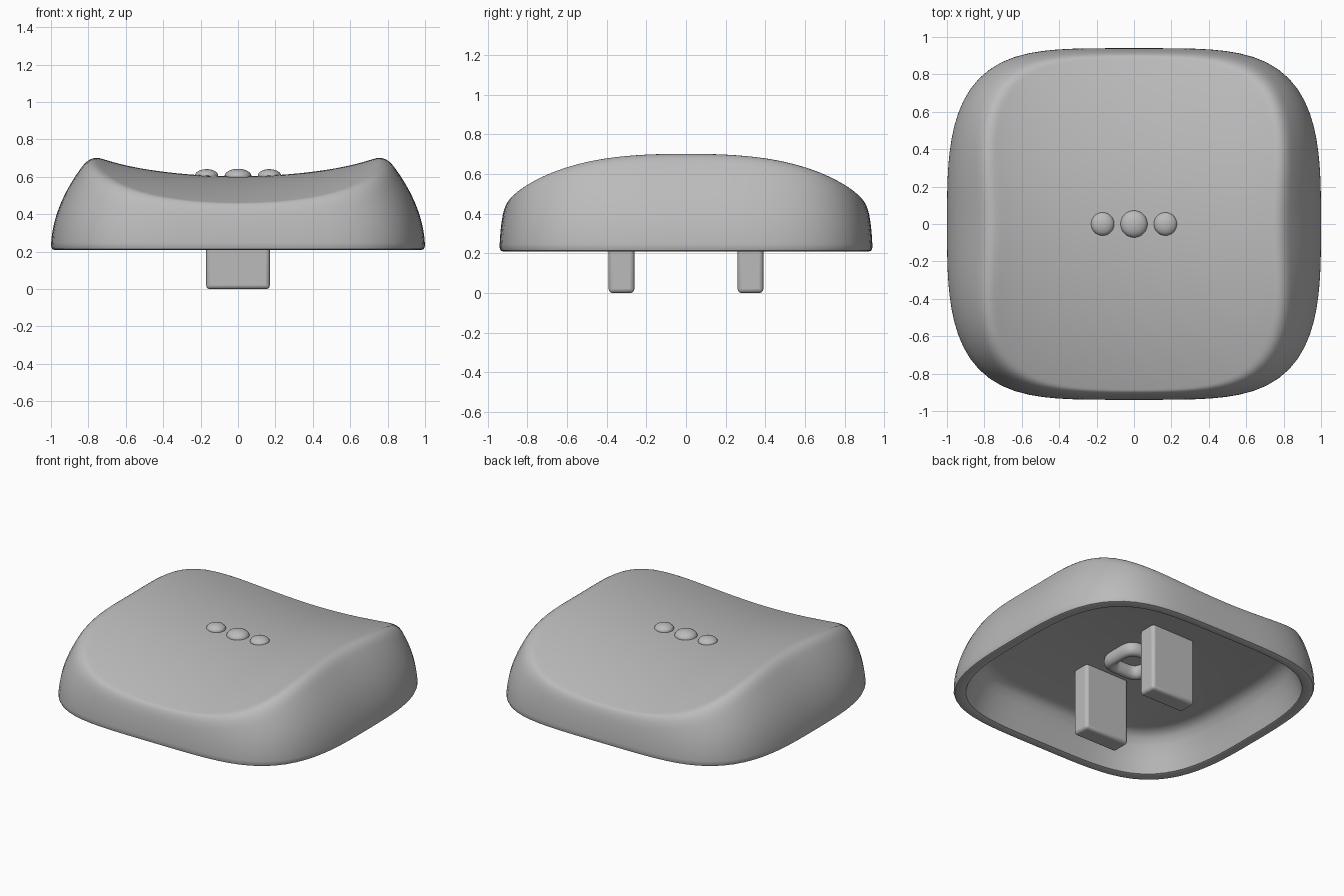
import bpy, bmesh, math

SEGMENTS = 96
BASE, CEILING = 0.21, 0.46

cube = bpy.data.objects.get("Cube")
if cube:
    bpy.data.objects.remove(cube, do_unlink=True)

grey = bpy.data.materials.new("plain grey")
grey.use_nodes = True
colour = (0.5, 0.5, 0.5, 1)
grey.diffuse_color = colour
grey.node_tree.nodes["Principled BSDF"].inputs["Base Color"].default_value = colour


def finish(obj, angle=40):
    obj.data.materials.clear()
    obj.data.materials.append(grey)
    bpy.ops.object.select_all(action='DESELECT')
    obj.select_set(True)
    bpy.context.view_layer.objects.active = obj
    bpy.ops.object.shade_smooth_by_angle(angle=math.radians(angle))


def footprint(angle, half_x=1.0, half_y=0.94, power_x=4.2, power_y=3.2):
    """Point on a rounded square outline in the given direction."""
    c, s = math.cos(angle), math.sin(angle)
    low, high = 0.0, 2.0
    for _ in range(40):
        r = (low + high) / 2
        inside = abs(r * c) ** power_x + abs(r * s) ** power_y < 1
        low, high = (r, high) if inside else (low, r)
    return low * c * half_x, low * s * half_y


def loft(name, rings, cap=False, closed=False):
    """Skin a list of equal rings; cap fills both ends, closed joins them."""
    bm = bmesh.new()
    loops = [[bm.verts.new(p) for p in ring] for ring in rings]
    pairs = list(zip(loops, loops[1:]))
    if closed:
        pairs.append((loops[-1], loops[0]))
    for a, b in pairs:
        for i in range(len(a)):
            j = (i + 1) % len(a)
            bm.faces.new((a[i], a[j], b[j], b[i]))
    if cap:
        bm.faces.new(loops[0])
        bm.faces.new(loops[-1])
    bmesh.ops.recalc_face_normals(bm, faces=bm.faces)
    mesh = bpy.data.meshes.new(name)
    bm.to_mesh(mesh)
    bm.free()
    obj = bpy.data.objects.new(name, mesh)
    bpy.context.collection.objects.link(obj)
    finish(obj)
    return obj


def smooth_min(a, b, k=0.08):
    h = max(k - abs(a - b), 0) / k
    return min(a, b) - h * h * k / 4


def saddle(x, y):
    """Height of the dished top: raised to the sides, falling front and back."""
    return 0.603 + 0.15 * x ** 2 + 0.1 * x ** 6 - 0.18 * y ** 2


angles = [2 * math.pi * i / SEGMENTS for i in range(SEGMENTS)]
outline = [footprint(a) for a in angles]


def flat_ring(scale, z):
    return [(x * scale, y * scale, z) for x, y in outline]


def shell_ring(rise, shrink=1.0):
    """Ring on the outer skin, at a wall rise, then drawn towards the centre."""
    ring = []
    for (x, y), a in zip(outline, angles):
        lean = 0.85 - 0.35 * math.sin(a) ** 2
        scale = (1 - lean * rise ** 2) * shrink
        wall = BASE + math.sqrt((1 - scale) / lean)
        px, py = x * scale, y * scale
        ring.append((px, py, smooth_min(wall, saddle(px, py))))
    return ring


# Hollow cap: ceiling, inner wall, rim, outer wall, dished top
rings = [flat_ring(s, z) for s, z in (
    (0.78, CEILING), (0.82, 0.45), (0.85, 0.425), (0.875, 0.38),
    (0.905, 0.3), (0.925, 0.235), (0.932, 0.215), (0.945, BASE),
    (0.983, BASE), (0.994, 0.214))]
rings += [shell_ring(0.02 + 0.53 * i / 30) for i in range(31)]
rings += [shell_ring(0.55, 1 - i / 24) for i in range(1, 24)]
rings.append(shell_ring(0.55, 0.004))
loft("hollow_cap", rings, cap=True)

# Two mounting legs under the cap
for name, side in (("front_leg", -1), ("back_leg", 1)):
    top = CEILING + 0.01
    bpy.ops.mesh.primitive_cube_add(size=1, location=(0, side * 0.325, top / 2))
    leg = bpy.context.object
    leg.name = name
    leg.scale = (0.34, 0.13, top)
    bpy.ops.object.transform_apply(location=False, rotation=False, scale=True)
    bevel = leg.modifiers.new("rounded_edges", 'BEVEL')
    bevel.width = 0.02
    bevel.segments = 3
    finish(leg)

# Rounded square collar on the ceiling between the legs
collar = []
for k in range(16):
    t = 2 * math.pi * k / 16
    half = 0.125 + 0.035 * math.cos(t)
    z = CEILING - 0.03 + 0.05 * math.sin(t)
    collar.append([(*footprint(a, half, half, 4, 4), z) for a in angles])
loft("centre_collar", collar, closed=True)

# Row of three touch bumps on top
for name, x, radius, height in (("left_bump", 0.168, 0.062, 0.034),
                                ("middle_bump", 0, 0.072, 0.04),
                                ("right_bump", -0.168, 0.062, 0.034)):
    bpy.ops.mesh.primitive_uv_sphere_add(segments=32, ring_count=16, radius=1,
                                         location=(x, 0, saddle(x, 0)))
    bump = bpy.context.object
    bump.name = name
    bump.scale = (radius, radius, height)
    finish(bump)
